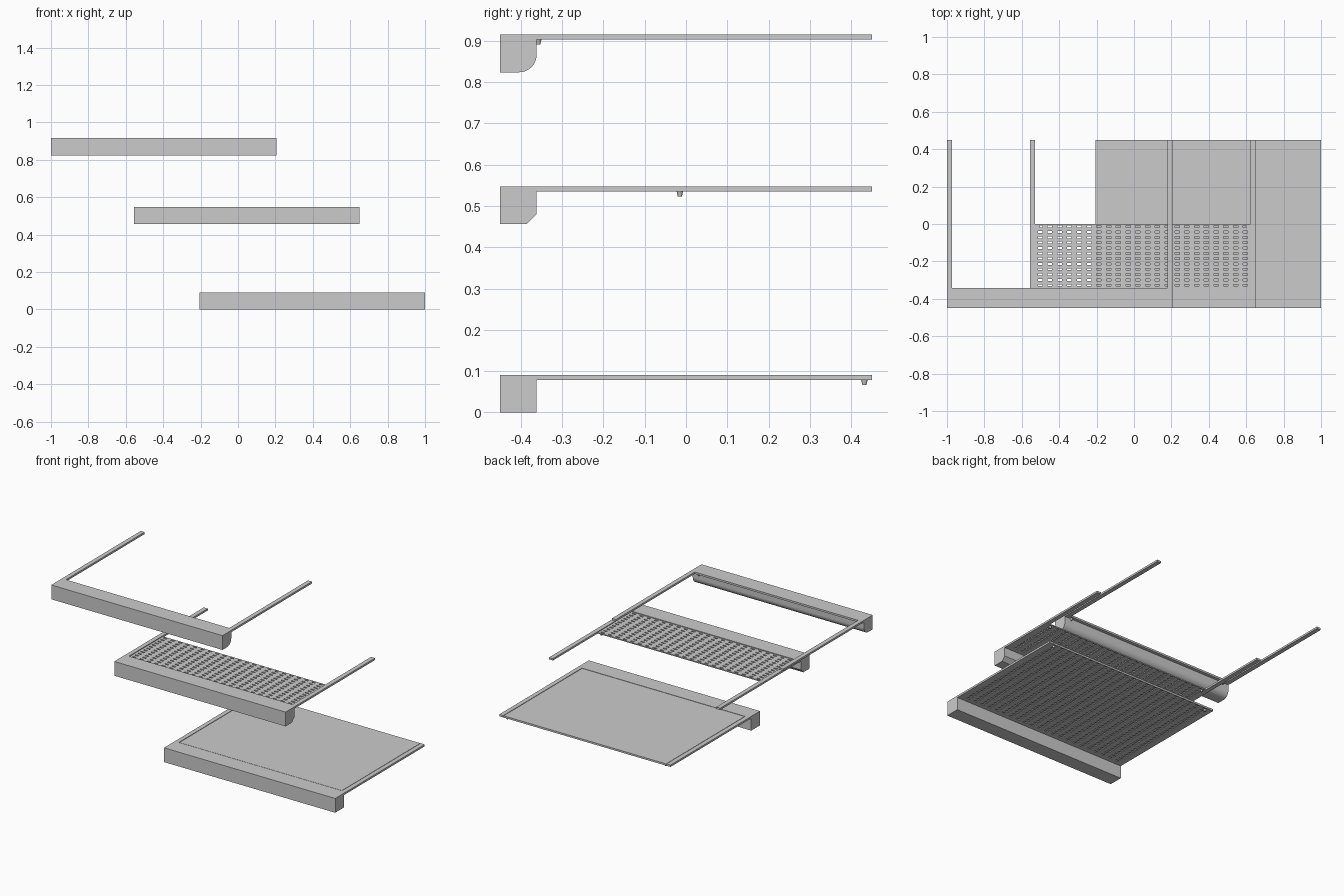
import bpy, bmesh, math

if "Cube" in bpy.data.objects:
    bpy.data.objects.remove(bpy.data.objects["Cube"])

W, YF, YB = 1.206, -0.45, 0.45      # unit width, front and back limits
T, H, RIM = 0.012, 0.091, 0.028     # plate thickness, nose height, rim width
Y_IN, Y_NOSE = -0.342, -0.362       # inner frame edge, back of the nose


def finish(bm, name, loc):
    bmesh.ops.remove_doubles(bm, verts=bm.verts, dist=1e-6)
    bmesh.ops.recalc_face_normals(bm, faces=bm.faces)
    me = bpy.data.meshes.new(name)
    bm.to_mesh(me)
    bm.free()
    ob = bpy.data.objects.new(name, me)
    ob.location = loc
    bpy.context.collection.objects.link(ob)
    return ob


def prism(name, pts, to3d, offset, loc):
    """Extrude a flat outline along an offset vector."""
    bm = bmesh.new()
    face = bm.faces.new([bm.verts.new(to3d(a, b)) for a, b in pts])
    ext = bmesh.ops.extrude_face_region(bm, geom=[face])["geom"]
    bmesh.ops.translate(bm, vec=offset,
                        verts=[g for g in ext if isinstance(g, bmesh.types.BMVert)])
    return finish(bm, name, loc)


def steps(start, end, pitch, hole):
    """Alternating bar and hole boundaries between two limits."""
    n = int((end - start) / pitch)
    p = (end - start) / n
    out = [start]
    for i in range(n):
        c = start + (i + 0.5) * p
        out += [c - hole / 2, c + hole / 2]
    return out + [end]


def perforated_sheet(name, y0, y1, z0, z1, loc):
    xs = steps(-W / 2 + RIM, W / 2 - RIM, 0.05, 0.024)
    ys = steps(y0, y1, 0.0265, 0.010)
    bm = bmesh.new()
    grid = [[bm.verts.new((x, y, z0)) for y in ys] for x in xs]
    for i in range(len(xs) - 1):
        for j in range(len(ys) - 1):
            if i % 2 and j % 2:      # open slot
                continue
            bm.faces.new((grid[i][j], grid[i + 1][j],
                          grid[i + 1][j + 1], grid[i][j + 1]))
    ext = bmesh.ops.extrude_face_region(bm, geom=bm.faces[:])["geom"]
    bmesh.ops.translate(bm, vec=(0, 0, z1 - z0),
                        verts=[g for g in ext if isinstance(g, bmesh.types.BMVert)])
    return finish(bm, name, loc)


def pegs(name, y, loc):
    """Small tapered pegs under the sheet, near both sides."""
    bm = bmesh.new()
    for s in (-1, 1):
        new = bmesh.ops.create_cone(bm, cap_ends=True, segments=12, radius1=0.005,
                                    radius2=0.008, depth=0.013)["verts"]
        bmesh.ops.translate(bm, verts=new, vec=(s * (W / 2 - 0.045), y, H - T - 0.0055))
    return finish(bm, name, loc)


def unit(tag, cx, z, corner, peg_y):
    loc = (cx, 0, z)
    # front nose with its own lower rear corner
    nose = [(YF, H), (YF, 0)] + corner + [(Y_NOSE, H)]
    ob = prism(tag + "_nose", nose, lambda y, h: (-W / 2, y, h), (W, 0, 0), loc)
    if len(corner) > 3:
        bpy.context.view_layer.objects.active = ob
        ob.select_set(True)
        bpy.ops.object.shade_smooth_by_angle(angle=math.radians(30))
        ob.select_set(False)
    # U-shaped frame: front ledge and two arms
    a, b = W / 2, W / 2 - RIM
    frame = [(-a, Y_NOSE), (a, Y_NOSE), (a, YB), (b, YB),
             (b, Y_IN), (-b, Y_IN), (-b, YB), (-a, YB)]
    prism(tag + "_frame", frame, lambda x, y: (x, y, H - T), (0, 0, T), loc)
    pegs(tag + "_pegs", peg_y, loc)
    return loc


# lower unit: square nose, full sheet and cover panel
low = unit("lower", 0.397, 0, [(Y_NOSE, 0)], 0.432)
perforated_sheet("lower_sheet", Y_IN, YB, H - T, H - 0.006, low)
b = W / 2 - RIM - 0.003
cover = [(-b, Y_IN + 0.003), (b, Y_IN + 0.003), (b, YB), (-b, YB)]
prism("lower_cover", cover, lambda x, y: (x, y, H - 0.006), (0, 0, 0.0055), low)

# middle unit: chamfered nose, sheet cut away half way
mid = unit("middle", 0.047, 0.456, [(-0.386, 0), (Y_NOSE, 0.024)], -0.015)
perforated_sheet("middle_sheet", Y_IN, 0.0, H - T, H - 0.005, mid)

# upper unit: rounded nose, open frame
r = 0.042
arc = [(Y_NOSE - r + r * math.sin(t), r - r * math.cos(t))
       for t in (i * math.pi / 24 for i in range(13))]
unit("upper", -0.397, 0.824, arc, -0.358)
